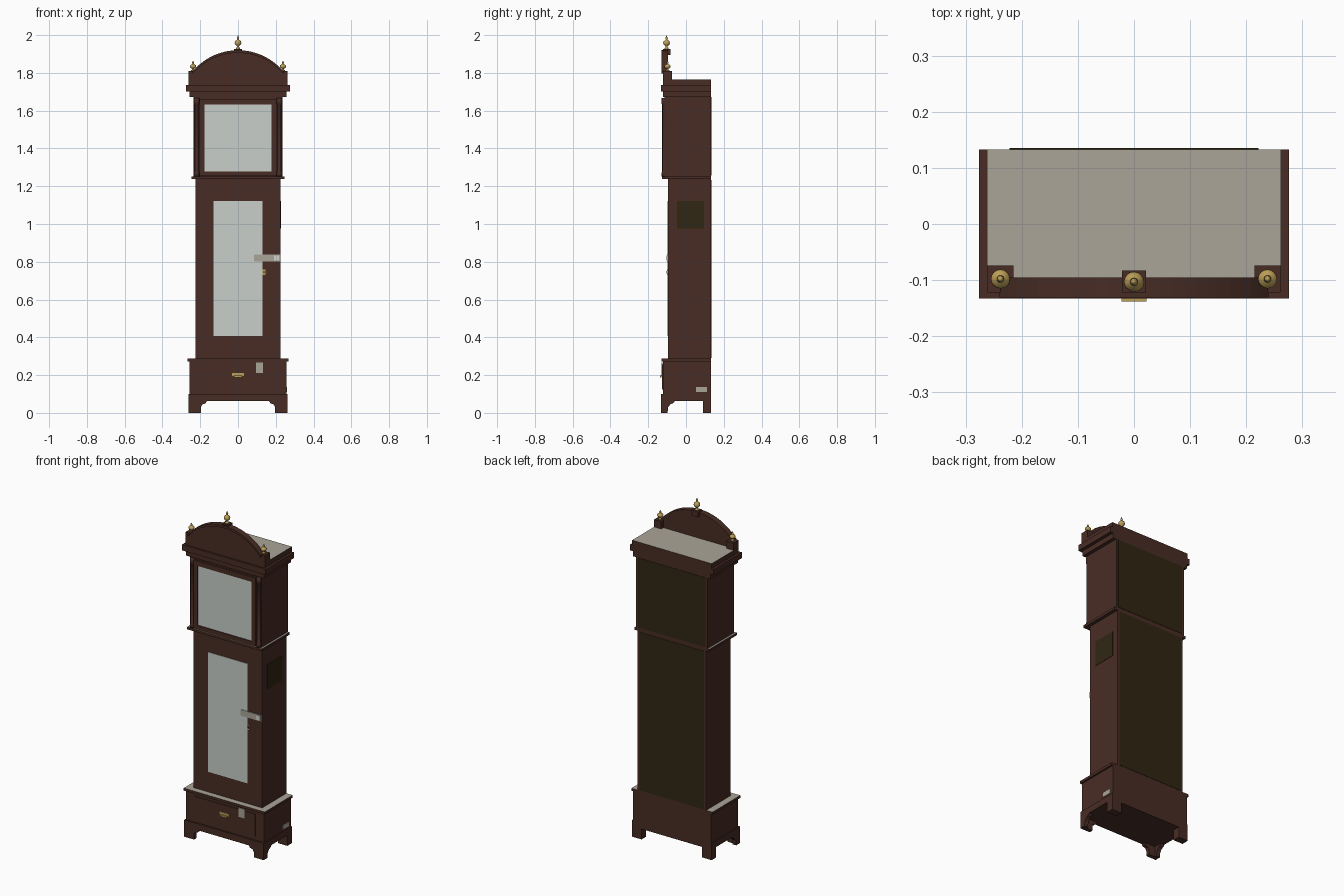
import bpy, bmesh, math
from mathutils import Vector

if "Cube" in bpy.data.objects:
    bpy.data.objects.remove(bpy.data.objects["Cube"])


def material(name, r, g, b):
    """Flat material from 8-bit display values."""
    col = [((v / 255 + 0.055) / 1.055) ** 2.4 for v in (r, g, b)] + [1]
    m = bpy.data.materials.new(name)
    m.use_nodes = True
    m.diffuse_color = col
    m.node_tree.nodes["Principled BSDF"].inputs["Base Color"].default_value = col
    return m


WOOD = material("mahogany", 72, 44, 36)
PALE = material("bare board", 170, 165, 152)
GLASS = material("pale glass", 200, 207, 202)
DARK = material("dark olive board", 48, 38, 18)
BRASS = material("brass", 190, 160, 88)
WHITE = material("white paper", 215, 213, 208)

BACK = 0.133


def finish(name, bm, mat, top=None):
    """Make an object; upward faces may take a second material."""
    bmesh.ops.recalc_face_normals(bm, faces=bm.faces)
    me = bpy.data.meshes.new(name)
    me.materials.append(mat)
    if top:
        me.materials.append(top)
        for f in bm.faces:
            f.normal_update()
            f.material_index = int(f.normal.z > 0.9)
    bm.to_mesh(me)
    bm.free()
    ob = bpy.data.objects.new(name, me)
    bpy.context.collection.objects.link(ob)
    return ob


def box(name, x, y, z, mat=WOOD, top=None):
    bm = bmesh.new()
    bmesh.ops.create_cube(bm, size=1)
    for v in bm.verts:
        for i, (a, b) in enumerate((x, y, z)):
            v.co[i] = a if v.co[i] < 0 else b
    return finish(name, bm, mat, top)


def slab(name, half, front, z, mat=WOOD, top=None):
    """Full-depth layer of the case, flush with the back."""
    return box(name, (-half, half), (front, BACK), z, mat, top)


def prism(name, pts, axis, a, b, mat=WOOD):
    """Extrude a profile along x or y."""
    bm = bmesh.new()
    place = (lambda p: (a, p[0], p[1])) if axis == "x" else (lambda p: (p[0], a, p[1]))
    f = bm.faces.new([bm.verts.new(place(p)) for p in pts])
    ext = bmesh.ops.extrude_face_region(bm, geom=[f])["geom"]
    shift = Vector((b - a, 0, 0) if axis == "x" else (0, b - a, 0))
    bmesh.ops.translate(bm, vec=shift, verts=[v for v in ext if isinstance(v, bmesh.types.BMVert)])
    return finish(name, bm, mat)


def lathe(name, profile, x, y, z, mat, steps=16):
    bm = bmesh.new()
    vs = [bm.verts.new((r, 0, h)) for r, h in profile]
    es = [bm.edges.new(p) for p in zip(vs, vs[1:])]
    bmesh.ops.spin(bm, geom=vs + es, axis=(0, 0, 1), cent=(0, 0, 0),
                   angle=math.tau, steps=steps)
    bmesh.ops.remove_doubles(bm, verts=bm.verts, dist=0.0002)
    for f in bm.faces:
        f.smooth = True
    ob = finish(name, bm, mat)
    ob.location = (x, y, z)
    return ob


# Bracket feet and plinth
foot = [(0.262, 0), (0.197, 0), (0.197, 0.03), (0.19, 0.044), (0.172, 0.05), (0.165, 0.062)]
front = foot + [(-x, z) for x, z in reversed(foot)] + [(-0.262, 0.1), (0.262, 0.1)]
prism("front_bracket_apron", front, "y", -0.133, -0.11)
side = [(-0.133, 0), (-0.098, 0), (-0.094, 0.03), (-0.082, 0.046), (-0.067, 0.052),
        (-0.06, 0.062), (0.09, 0.062), (0.09, 0), (BACK, 0), (BACK, 0.1), (-0.133, 0.1)]
for s, word in ((1, "left"), (-1, "right")):
    prism(word + "_bracket_apron", side, "x", s * 0.262, s * 0.238)
    box(word + "_back_foot", sorted((s * 0.262, s * 0.2)), (0.09, BACK), (0, 0.07))

# Base box with drawer
slab("base_box", 0.257, -0.123, (0.062, 0.275))
slab("base_top_moulding", 0.267, -0.13, (0.272, 0.287), WOOD, PALE)
box("drawer_front", (-0.2, 0.2), (-0.126, -0.122), (0.125, 0.255))
box("drawer_handle_plate", (-0.032, 0.032), (-0.13, -0.125), (0.195, 0.211), BRASS)
box("drawer_handle_grip", (-0.022, 0.022), (-0.138, -0.129), (0.187, 0.197), BRASS)
box("base_front_label", (0.095, 0.132), (-0.129, -0.125), (0.212, 0.266), PALE)
box("base_side_label", (0.256, 0.26), (0.053, 0.11), (0.11, 0.136), PALE)

# Trunk
slab("trunk", 0.226, -0.095, (0.285, 1.245))
box("trunk_door_glass", (-0.13, 0.129), (-0.097, -0.094), (0.408, 1.121), GLASS)
box("trunk_side_panel", (0.225, 0.228), (-0.048, 0.095), (0.975, 1.123), DARK)
box("trunk_paper_tag", (0.085, 0.225), (-0.1, -0.094), (0.802, 0.838), PALE)
box("trunk_paper_tag_end", (0.19, 0.218), (-0.102, -0.099), (0.806, 0.834), WHITE)
box("keyhole_plate", (0.13, 0.146), (-0.1, -0.094), (0.73, 0.76), BRASS)
box("keyhole", (0.135, 0.141), (-0.102, -0.099), (0.738, 0.752), DARK)

# Hood with framed door and corner columns
slab("hood_base_moulding", 0.246, -0.127, (1.237, 1.252), WOOD, PALE)
slab("hood", 0.235, -0.115, (1.25, 1.68))
box("hood_door_glass", (-0.18, 0.178), (-0.121, -0.114), (1.27, 1.64), GLASS)
for s, word in ((1, "left"), (-1, "right")):
    box(word + "_hood_door_stile", sorted((s * 0.178, s * 0.203)), (-0.127, -0.114), (1.255, 1.662))
    lathe(word + "_hood_column",
          [(0, 0), (0.014, 0), (0.014, 0.02), (0.01, 0.025), (0.01, 0.38),
           (0.014, 0.385), (0.014, 0.415), (0, 0.415)],
          s * 0.219, -0.115, 1.252, WOOD)
box("hood_door_bottom_rail", (-0.178, 0.178), (-0.127, -0.114), (1.255, 1.278))
box("hood_door_top_rail", (-0.178, 0.178), (-0.127, -0.114), (1.633, 1.662))

# Back boards
box("hood_back_board", (-0.222, 0.222), (0.131, 0.135), (1.258, 1.672), DARK)
box("trunk_back_board", (-0.213, 0.213), (0.131, 0.135), (0.29, 1.232), DARK)

# Cornice
slab("cornice_lower", 0.256, -0.122, (1.672, 1.703))
slab("cornice_middle", 0.276, -0.133, (1.702, 1.736))
slab("cornice_top", 0.262, -0.12, (1.735, 1.766), WOOD, PALE)


# Arched pediment and its moulding
def arc(half, low, high, n=24):
    rise = high - low
    r = (half * half + rise * rise) / (2 * rise)
    a = math.asin(half / r)
    return [(r * math.sin(t), high - r + r * math.cos(t))
            for t in (a - 2 * a * i / n for i in range(n + 1))]


outer = arc(0.24, 1.808, 1.92)
inner = arc(0.24, 1.796, 1.906)
prism("pediment", [(0.26, 1.736), (0.26, 1.808)] + outer + [(-0.26, 1.808), (-0.26, 1.736)],
      "y", -0.122, -0.095)
prism("pediment_arch_moulding", outer + inner[::-1], "y", -0.131, -0.12)

# Finials on plinths
finial = [(0, 0), (0.011, 0), (0.011, 0.006), (0.005, 0.01), (0.006, 0.016), (0.014, 0.022),
          (0.018, 0.032), (0.015, 0.042), (0.007, 0.048), (0.004, 0.052), (0.007, 0.056),
          (0.004, 0.064), (0, 0.074)]
lathe("centre_finial", finial, 0, -0.103, 1.926, BRASS)
box("centre_finial_plinth", (-0.021, 0.021), (-0.122, -0.083), (1.895, 1.927))
for s, word in ((1, "left"), (-1, "right")):
    box(word + "_finial_plinth", sorted((s * 0.215, s * 0.262)), (-0.121, -0.074), (1.736, 1.81))
    ob = lathe(word + "_finial", finial, s * 0.238, -0.098, 1.81, BRASS)
    ob.scale = (0.95, 0.95, 0.74)
